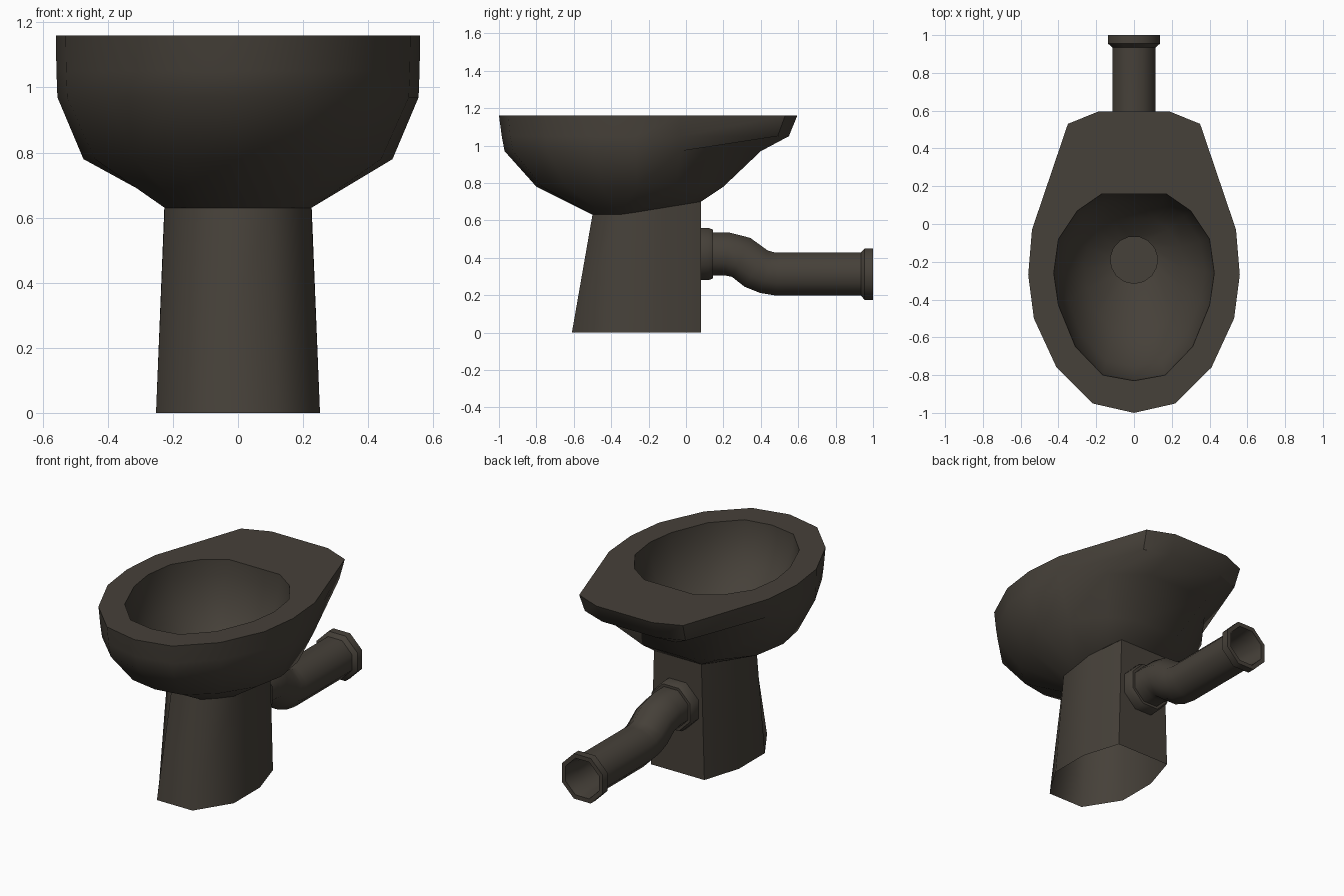
import bpy, bmesh, math
from mathutils import Vector

if "Cube" in bpy.data.objects:
    bpy.data.objects.remove(bpy.data.objects["Cube"])

mat = bpy.data.materials.new("dark brown grey")
mat.diffuse_color = (0.061, 0.052, 0.041, 1)
mat.use_nodes = True
mat.node_tree.nodes["Principled BSDF"].inputs["Base Color"].default_value = mat.diffuse_color


def mirrored(half, z, front=True):
    """Closed ring, counter-clockwise from above; half runs front to back on +x.
    z is a height or a function of y; 3-value points keep their own z."""
    pts = []
    for p in half:
        h = p[2] if len(p) == 3 else (z(p[1]) if callable(z) else z)
        pts.append(Vector((p[0], p[1], h)))
    other = [Vector((-p.x, p.y, p.z)) for p in (pts[1:] if front else pts)]
    return pts + other[::-1]


def loft(name, rings, cap_end=False, angle=45):
    bm = bmesh.new()
    vs = [[bm.verts.new(p) for p in r] for r in rings]
    n = len(vs[0])
    for a, b in zip(vs, vs[1:]):
        for i in range(n):
            j = (i + 1) % n
            bm.faces.new((a[i], a[j], b[j], b[i]))
    if cap_end:
        bm.faces.new(vs[-1])
    me = bpy.data.meshes.new(name)
    bm.to_mesh(me)
    bm.free()
    me.materials.append(mat)
    ob = bpy.data.objects.new(name, me)
    bpy.context.collection.objects.link(ob)
    bpy.ops.object.select_all(action='DESELECT')
    ob.select_set(True)
    bpy.context.view_layer.objects.active = ob
    bpy.ops.object.shade_smooth_by_angle(angle=math.radians(angle))
    return ob


def under(y):
    """Height of the sloping bottom edge of the bowl."""
    return 0.63 + 0.163 * max(0, y + 0.35)


# Bowl: outside wall, rear shelf, flat rim, then inside down to the drain
neck = [(0, -.50), (.10, -.50), (.17, -.43), (.225, -.36), (.225, -.27),
        (.225, -.13), (.19, -.01), (.16, .08)]
belly = [(0, -.80), (.17, -.77), (.32, -.64), (.44, -.45), (.475, -.26),
         (.44, -.05), (.30, .12), (.15, .20)]
shoulder = [(0, -.97), (.21, -.925), (.40, -.74), (.525, -.495), (.555, -.27),
            (.53, -.03), (.37, .19, 1.01), (.21, .40)]
shelf = [(0, -.985), (.215, -.94), (.405, -.75), (.528, -.50), (.558, -.27),
         (.538, -.03), (.34, .49), (.18, .55)]
rim = [(0, -1.0), (.22, -.95), (.41, -.76), (.53, -.50), (.56, -.27),
       (.54, -.03), (.35, .53), (.19, .595)]
mouth = [(0, -.83), (.165, -.80), (.31, -.65), (.40, -.43), (.425, -.26),
         (.40, -.08), (.30, .07), (.17, .16)]


def inner(k, z):
    """Mouth outline shrunk towards the drain centre."""
    return mirrored([(x * k, -.19 + (y + .19) * k) for x, y in mouth], z)


def drain(z):
    return mirrored([(.125 * math.sin(2 * math.pi * i / 15),
                      -.19 - .125 * math.cos(2 * math.pi * i / 15)) for i in range(8)], z)


loft("bowl", [mirrored(neck, under), mirrored(belly, .78), mirrored(shoulder, .97),
              mirrored(shelf, 1.05), mirrored(rim, 1.16), mirrored(mouth, 1.16),
              inner(.985, 1.07), inner(.88, .92), inner(.62, .77),
              drain(.69), drain(.64)], cap_end=True)

# Pedestal: hollow, open underneath
foot = [(.12, -.61), (.252, -.40), (.252, -.15), (.18, .08)]
top = [(.10, -.50), (.225, -.36), (.225, -.13), (.16, .08)]
loft("pedestal", [mirrored(foot, 0, False), mirrored(top, under, False)], angle=62)


# Waste pipe: octagonal sections (y, z, half width, tilt in degrees)
def octagon(y, z, half, tilt=0):
    r = half / math.cos(math.pi / 8)
    t = math.radians(tilt)
    up = Vector((0, -math.sin(t), math.cos(t)))
    side = Vector((1, 0, 0))
    return [Vector((0, y, z)) + r * (math.cos(a) * up + math.sin(a) * side)
            for a in [math.pi / 8 + i * math.pi / 4 for i in range(8)]]


sections = [(.07, .42, .14), (.12, .42, .14), (.145, .42, .13), (.145, .42, .115),
            (.22, .42, .115, -7), (.295, .402, .115, -25), (.375, .342, .115, -33),
            (.435, .32, .115, -20), (.49, .3125, .115, -4), (.935, .3125, .115),
            (.955, .3125, .1375), (1.0, .3125, .1375), (1.0, .3125, .112),
            (.90, .3125, .10), (.50, .3125, .10)]
loft("waste_pipe", [octagon(*s) for s in sections], cap_end=True, angle=46)
